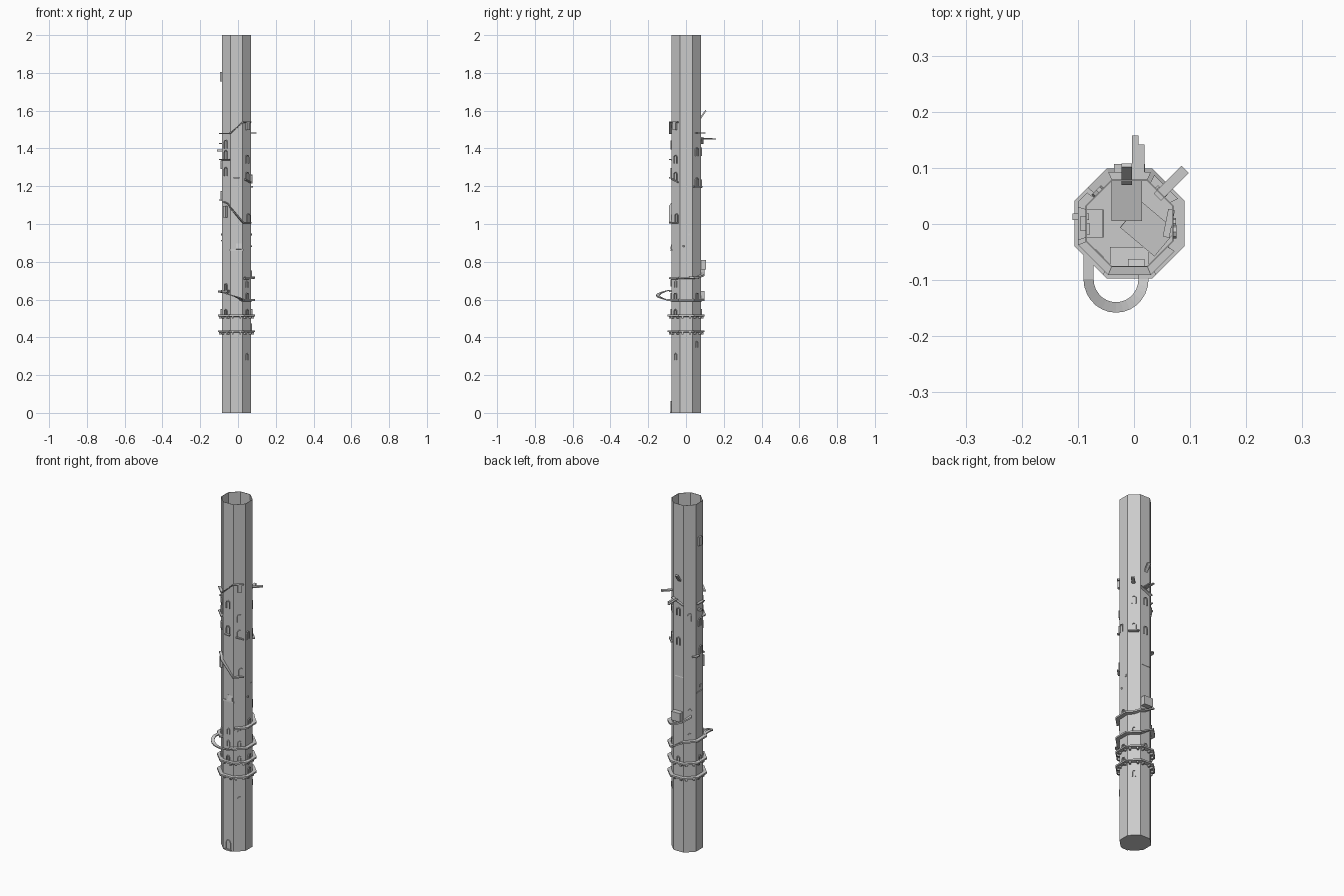
import bpy, bmesh, math, random
from mathutils import Vector, Matrix

random.seed(4)
CX, CY, R = -0.008, 0.001, 0.078
if "Cube" in bpy.data.objects:
    bpy.data.objects.remove(bpy.data.objects["Cube"])

stone = bpy.data.materials.new("grey_stone")
stone.use_nodes = True
stone.diffuse_color = (0.6, 0.6, 0.6, 1)
stone.node_tree.nodes["Principled BSDF"].inputs["Base Color"].default_value = (0.6, 0.6, 0.6, 1)


def finish(name, bm):
    bmesh.ops.recalc_face_normals(bm, faces=bm.faces[:])
    mesh = bpy.data.meshes.new(name)
    bm.to_mesh(mesh)
    bm.free()
    mesh.materials.append(stone)
    ob = bpy.data.objects.new(name, mesh)
    bpy.context.collection.objects.link(ob)
    return ob


def around(t, r, z):
    """Point on the octagon; t counts faces, 0 = +x, 2 = +y, 4 = -x, 6 = -y."""
    a = math.radians(45 * t)
    d = math.radians(45 * (t - math.floor(t + 0.5)))
    r /= math.cos(d)
    return Vector((CX + r * math.cos(a), CY + r * math.sin(a), z))


def sweep(name, sections, closed=False):
    """Skin a row of equal cross-sections."""
    bm = bmesh.new()
    rows = [[bm.verts.new(p) for p in s] for s in sections]
    n = len(rows[0])
    pairs = list(zip(rows, rows[1:]))
    if closed:
        pairs.append((rows[-1], rows[0]))
    else:
        bm.faces.new(rows[0])
        bm.faces.new(rows[-1])
    for a, b in pairs:
        for i in range(n):
            j = (i + 1) % n
            bm.faces.new((a[i], a[j], b[j], b[i]))
    return finish(name, bm)


def walkway(name, stops, out=0.098, thick=0.009):
    """Ledge following the wall through (t, z) stops, bending at each corner."""
    pts = []
    for (t0, z0), (t1, z1) in zip(stops, stops[1:]):
        pts.append((t0, z0))
        c = math.floor(t0 + 0.5) + 0.5
        while c < t1 - 1e-4:
            if c > t0 + 1e-4:
                pts.append((c, z0 + (z1 - z0) * (c - t0) / (t1 - t0)))
            c += 1
    pts.append(stops[-1])
    full = abs(stops[-1][0] - stops[0][0] - 8) < 1e-4
    if full:
        pts.pop()
    secs = [[around(t, R - 0.001, z), around(t, out, z),
             around(t, out, z - thick), around(t, R - 0.001, z - thick * 1.3)] for t, z in pts]
    return sweep(name, secs, full)


def face_frame(t, z, u=0.0):
    """Local x runs along the wall, y points outward, z is up."""
    a = math.radians(45 * t)
    n = Vector((math.cos(a), math.sin(a), 0))
    s = Vector((-math.sin(a), math.cos(a), 0))
    o = Vector((CX, CY, z)) + n * R + s * u
    return Matrix(((s.x, n.x, 0, o.x), (s.y, n.y, 0, o.y), (0, 0, 1, o.z), (0, 0, 0, 1)))


def block(name, t, z, size, u=0.0, out=0.0, tilt=0.0, turn=0.0):
    bm = bmesh.new()
    m = (face_frame(t, z, u) @ Matrix.Translation((0, out, 0)) @ Matrix.Rotation(turn, 4, 'Z')
         @ Matrix.Rotation(tilt, 4, 'X') @ Matrix.Diagonal((*size, 1)))
    bmesh.ops.create_cube(bm, size=1, matrix=m)
    return finish(name, bm)


def arch(name, t, z, w=0.022, h=0.04, u=0.0, depth=0.006):
    """Arched frame standing off the wall, with its base at z."""
    m = face_frame(t, z, u)

    def outline(hw, top):
        spring = top - hw
        curve = [(hw * math.cos(math.pi * i / 4), spring + hw * math.sin(math.pi * i / 4)) for i in range(5)]
        return [(hw, 0)] + curve + [(-hw, 0)]
    secs = []
    for (ox, oz), (ix, iz) in zip(outline(w / 2, h), outline(w / 2 - 0.004, h - 0.004)):
        secs.append([m @ Vector(p) for p in
                     ((ox, -0.001, oz), (ox, depth, oz), (ix, depth, iz), (ix, -0.001, iz))])
    return sweep(name, secs)


# Hollow octagonal shaft, closed underneath and open on top
bm = bmesh.new()
rings = []
for r, z in ((R, 0), (R, 2), (R - 0.002, 2), (R - 0.002, 0.003)):
    rings.append([bm.verts.new(around(k + 0.5, r, z)) for k in range(8)])
for a, b in zip(rings, rings[1:]):
    for i in range(8):
        j = (i + 1) % 8
        bm.faces.new((a[i], a[j], b[j], b[i]))
bm.faces.new(rings[0])
bm.faces.new(rings[-1])
shaft = finish("tower_shaft", bm)

# Ragged breaches in the walls
for t, z, u, size in ((0, 0.915, 0.005, (0.052, 0.032, 0.042)),
                      (2, 1.03, 0.008, (0.042, 0.025, 0.04)),
                      (4, 0.94, 0.0, (0.04, 0.025, 0.04)),
                      (6, 0.875, 0.0, (0.038, 0.025, 0.026))):
    bm = bmesh.new()
    bmesh.ops.create_icosphere(bm, subdivisions=2, radius=1)
    for v in bm.verts:
        v.co *= random.uniform(0.85, 1.12)
    bm.transform(face_frame(t, z, u) @ Matrix.Diagonal((*size, 1)))
    cutter = finish("breach_cutter", bm)
    cutter.hide_render = True
    mod = shaft.modifiers.new("breach", 'BOOLEAN')
    mod.operation, mod.solver, mod.object = 'DIFFERENCE', 'EXACT', cutter
    bpy.context.view_layer.objects.active = shaft
    bpy.ops.object.modifier_apply(modifier=mod.name)
    bpy.data.objects.remove(cutter)

# Fallen floor slabs lodged inside the breaches
block("back_slab", 2, 1.0, (0.055, 0.075, 0.008), u=0.005, out=-0.036, tilt=0.25)
block("left_slab", 0, 0.885, (0.06, 0.08, 0.008), u=-0.01, out=-0.045, tilt=-0.08, turn=0.7)
block("front_slab", 6, 0.86, (0.07, 0.04, 0.01), out=-0.016, tilt=0.1)
block("right_slab", 4, 0.915, (0.05, 0.035, 0.007), out=-0.014, tilt=-0.2)
block("front_rubble", 6, 0.88, (0.03, 0.015, 0.03), u=0.012, out=-0.004, tilt=0.2)
block("left_rubble", 0, 0.945, (0.05, 0.012, 0.012), out=-0.008, turn=0.2)

# Ring walks and ramps
WALKS = {
    "lower_ring": [(0, 0.437), (8, 0.437)],
    "second_ring": [(0, 0.52), (8, 0.52)],
    "third_ring": [(-1.6, 0.602), (1.5, 0.602), (2.5, 0.645), (5.4, 0.65)],
    "fourth_ring": [(-1.4, 0.718), (1, 0.722), (2, 0.745), (3.1, 0.79)],
}
for name, stops in WALKS.items():
    walkway(name, stops)
LEDGES = {
    "front_ramp": [(4.8, 1.12), (5.3, 1.11), (6.5, 1.01), (7.3, 1.01)],
    "upper_ramp": [(4.5, 1.483), (5.5, 1.483), (6.5, 1.543), (7.3, 1.543)],
    "right_ledge": [(4.3, 1.345), (5.5, 1.345)],
    "high_right_ledge": [(3.6, 1.43), (4.4, 1.43)],
    "left_ledge": [(6.7, 1.24), (7.3, 1.225)],
    "back_left_ledge": [(0.6, 1.2), (1.4, 1.2)],
    "back_ledge": [(1.5, 1.46), (2.5, 1.43)],
    "back_right_ledge": [(3.2, 1.13), (3.8, 1.13)],
}
for name, stops in LEDGES.items():
    walkway(name, stops, out=0.092, thick=0.006)

# Corner brackets under the full rings
for z in (0.422, 0.505):
    for k in range(8):
        block("ring_bracket", k, z, (0.01, 0.014, 0.012), u=0.02, out=0.007)
        block("ring_bracket", k, z, (0.01, 0.014, 0.012), u=-0.02, out=0.007)

# Curved bridge looping out from the front
secs = []
for i in range(15):
    f = i / 14
    a = math.pi * (1 + f)
    z = 0.65 - 0.05 * f
    row = []
    for r, dz in ((0.04, 0), (0.058, 0), (0.058, -0.006), (0.04, -0.006)):
        row.append(Vector((-0.032 + r * math.cos(a), -0.098 + r * math.sin(a) * 1.035, z + dz)))
    secs.append(row)
secs.insert(0, [p + Vector((0, 0.055, 0)) for p in secs[0]])
secs.append([p + Vector((0, 0.028, 0)) for p in secs[-1]])
sweep("loop_bridge", secs)

# Doors on the ring walks
arch("ground_door", 6, 0.0, 0.032, 0.062, depth=0.004)
for t in (0, 2, 4, 5, 6, 7):
    arch("ring_door", t, 0.515, 0.02, 0.034)
for t in (1, 3, 5, 7):
    arch("walk_door", t, 0.6 if t in (1, 7) else 0.65, 0.02, 0.036)
for t, z, u in ((6, 0.6, 0), (6, 0.67, 0), (7, 0.665, 0), (0, 0.718, 0), (0, 0.437, 0),
                (3, 0.79, 0), (7, 0.28, 0), (1, 0.345, 0)):
    arch("wall_door", t, z, 0.02, 0.036, u, 0.005)
# Doors and windows on the upper walls
for t, z, u in ((6, 1.395, 0), (6, 1.25, 0), (7, 1.01, 0.008), (0, 1.215, -0.015), (7, 1.23, 0),
                (7, 1.32, 0), (5, 1.255, 0), (5, 1.345, 0), (4, 1.29, 0), (4, 1.13, 0.01),
                (2, 1.36, 0), (2, 1.19, 0), (3, 1.33, 0), (1, 1.2, 0), (1, 1.36, 0), (5, 1.4, 0)):
    arch("upper_window", t, z, 0.024, 0.046, u)

# Projecting beams, hoods and boxes
block("back_beam", 2, 1.45, (0.012, 0.08, 0.006), u=-0.01, out=0.039)
block("back_beam_side", 2, 1.452, (0.012, 0.065, 0.006), u=-0.021, out=0.03)
block("corner_beam", 1, 1.482, (0.018, 0.07, 0.007), u=-0.002, out=0.025)
block("leaning_plank", 2, 1.578, (0.018, 0.055, 0.008), u=0.005, out=0.01, tilt=0.95)
block("back_box", 2, 0.785, (0.055, 0.028, 0.05), out=0.014)
block("right_hood", 4, 1.78, (0.025, 0.012, 0.05), out=0.004)
block("front_box", 7, 1.52, (0.022, 0.014, 0.045), out=0.005)
block("ramp_box", 5, 1.065, (0.02, 0.016, 0.06), out=0.005)
block("right_peg", 4, 1.39, (0.012, 0.03, 0.01), u=-0.012, out=0.009)
block("right_peg_low", 4, 0.945, (0.02, 0.012, 0.012), u=0.01, out=-0.002)
block("sill", 6, 1.245, (0.03, 0.016, 0.006), out=0.006)
block("front_plinth", 6, 0.004, (0.04, 0.008, 0.008), out=0.003)
